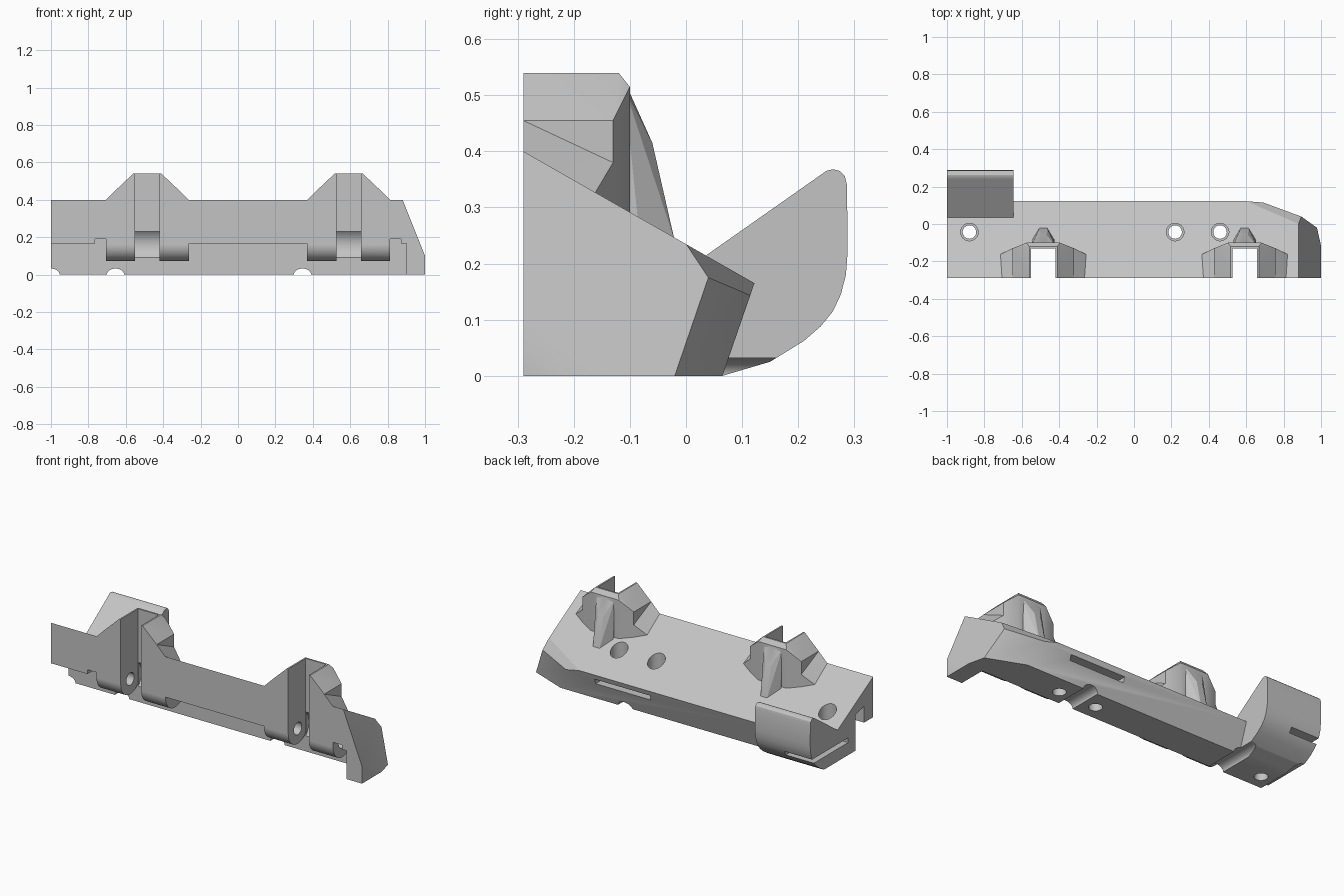
import bpy, bmesh, math
from mathutils import Vector, Matrix

cube = bpy.data.objects.get("Cube")
if cube:
    bpy.data.objects.remove(cube)

grey = bpy.data.materials.new("light_grey")
grey.use_nodes = True
colour = (0.55, 0.55, 0.55, 1)
grey.diffuse_color = colour
grey.node_tree.nodes["Principled BSDF"].inputs["Base Color"].default_value = colour


def make(name, bm):
    bmesh.ops.recalc_face_normals(bm, faces=bm.faces)
    me = bpy.data.meshes.new(name)
    bm.to_mesh(me)
    bm.free()
    me.materials.append(grey)
    ob = bpy.data.objects.new(name, me)
    bpy.context.collection.objects.link(ob)
    return ob


def prism(name, profile, x0, x1):
    """Extrude a (y, z) profile along x."""
    bm = bmesh.new()
    face = bm.faces.new([bm.verts.new((x0, y, z)) for y, z in profile])
    ext = bmesh.ops.extrude_face_region(bm, geom=[face])
    moved = [v for v in ext["geom"] if isinstance(v, bmesh.types.BMVert)]
    bmesh.ops.translate(bm, verts=moved, vec=(x1 - x0, 0, 0))
    return make(name, bm)


def box(name, x0, x1, y0, y1, z0, z1):
    return prism(name, [(y0, z0), (y1, z0), (y1, z1), (y0, z1)], x0, x1)


def cylinder(name, centre, radius, length, axis, squash=1):
    bm = bmesh.new()
    rot = {"X": Matrix.Rotation(math.pi / 2, 4, "Y"),
           "Y": Matrix.Rotation(math.pi / 2, 4, "X"), "Z": Matrix()}[axis]
    bmesh.ops.create_cone(bm, cap_ends=True, segments=40, radius1=radius,
                          radius2=radius, depth=length,
                          matrix=Matrix.Translation(centre) @ Matrix.Diagonal((1, 1, squash, 1)) @ rot)
    return make(name, bm)


def hull(name, cx, points):
    """Convex solid from points mirrored about x = cx."""
    bm = bmesh.new()
    for x, y, z in points:
        for s in ((-1, 1) if x else (1,)):
            bm.verts.new((cx + s * x, y, z))
    res = bmesh.ops.convex_hull(bm, input=bm.verts)
    loose = {v for v in res["geom_interior"] if isinstance(v, bmesh.types.BMVert)}
    bmesh.ops.delete(bm, geom=list(loose), context="VERTS")
    bmesh.ops.dissolve_limit(bm, angle_limit=0.01, verts=bm.verts, edges=bm.edges)
    return make(name, bm)


def combine(target, tool, operation):
    mod = target.modifiers.new("cut", "BOOLEAN")
    mod.operation, mod.solver, mod.object = operation, "EXACT", tool
    bpy.context.view_layer.update()
    deps = bpy.context.evaluated_depsgraph_get()
    me = bpy.data.meshes.new_from_object(target.evaluated_get(deps))
    target.modifiers.clear()
    target.data = me
    bpy.data.objects.remove(tool)


def add(tool):
    combine(body, tool, "UNION")


def cut(tool):
    combine(body, tool, "DIFFERENCE")


# Main wedge-shaped bar
body = prism("bracket_body", [(-.29, 0), (-.29, .4), (.122, .165), (.065, 0)], -1, 1)

# Slanted end and rear corner chamfers, each plane given by three points
planes = [
    ((.88, -.29, .4), (.88, 0, .234), (1, -.29, .1)),
    ((.894, .04, .175), (.978, -.02, 0), (.7, .11, .135)),
    ((.88, 0, .235), (.894, .04, .175), (.6, .122, .165)),
]
bm = bmesh.new()
bm.from_mesh(body.data)
for a, b, c in planes:
    a, b, c = Vector(a), Vector(b), Vector(c)
    n = (b - a).cross(c - a).normalized()
    if n.x < 0:
        n = -n
    bmesh.ops.bisect_plane(bm, geom=bm.verts[:] + bm.edges[:] + bm.faces[:],
                           plane_co=a, plane_no=n, clear_outer=True)
    bmesh.ops.holes_fill(bm, edges=[e for e in bm.edges if e.is_boundary])
bmesh.ops.recalc_face_normals(bm, faces=bm.faces)
bm.to_mesh(body.data)
bm.free()

# Recess under the front plate, with an undercut behind it
cut(prism("recess", [(-.4, -.1), (-.13, -.1), (-.13, .24), (-.207, .26),
                     (-.207, .165), (-.4, .165)], -1.1, .9))

# Rear hooked lip
add(prism("lip", [(0, 0), (0, .19), (.035, .214), (.24, .358), (.25, .365), (.262, .368),
                  (.274, .365), (.283, .356), (.287, .34), (.288, .22), (.285, .18),
                  (.276, .145), (.262, .115), (.24, .088), (.21, .062), (.15, .025),
                  (.065, 0)], -1, -.645))

# Two hinge mounts
for cx, out in ((-.485, -1), (.592, 1)):
    add(hull("upper_block", cx, [
        (.165, -.29, .455), (.165, -.13, .455), (.075, -.29, .54), (.075, -.12, .54),
        (.09, -.1, .515), (.165, -.29, .28), (.165, -.13, .28), (.09, -.1, .28)]))
    add(hull("skirt", cx, [
        (.23, -.29, .39), (.23, -.162, .326), (.165, -.29, .455), (.165, -.13, .38),
        (.23, -.29, .28), (.23, -.162, .28), (.165, -.13, .28)]))
    add(hull("rear_rib", cx, [
        (.06, -.11, .515), (0, -.105, .515), (.018, -.06, .415), (.018, -.06, .38),
        (.02, -.02, .24), (.06, -.085, .27), (.06, -.11, .27)]))
    add(box("knuckle_root", cx - .222, cx + .222, -.29, -.12, .16, .3))
    add(cylinder("knuckle", (cx, -.202, .16), .088, .444, "X"))
    # Clip slot, relief, pin hole and pin-head notch
    cut(box("slot", cx - .066, cx + .066, -.4, -.13, -.1, .7))
    cut(cylinder("relief", (cx, -.202, .16), .1, .13, "X"))
    cut(cylinder("pin_hole", (cx, -.202, .16), .036, .56, "X"))
    a, b = sorted((cx + out * .222, cx + out * .28))
    cut(box("pin_notch", a, b, -.4, -.15, .1, .19))

# Counterbored screw holes
for x in (-.88, .22, .46):
    cut(cylinder("screw_hole", (x, -.043, .2), .036, .8, "Z"))
    cut(cylinder("counterbore", (x, -.043, .3), .047, .4, "Z"))

# Strap slits and bottom grooves
cut(box("back_slit", .155, .51, -.02, .3, .105, .135))
cut(box("lip_slit", -1.1, -.82, -.06, .4, .105, .132))
for x in (-1, -.655, .345):
    cut(cylinder("groove", (x, -.1, 0), .046, .6, "Y", .7))

# Shading
bpy.ops.object.select_all(action="DESELECT")
body.select_set(True)
bpy.context.view_layer.objects.active = body
bpy.ops.object.shade_smooth_by_angle(angle=math.radians(25))
